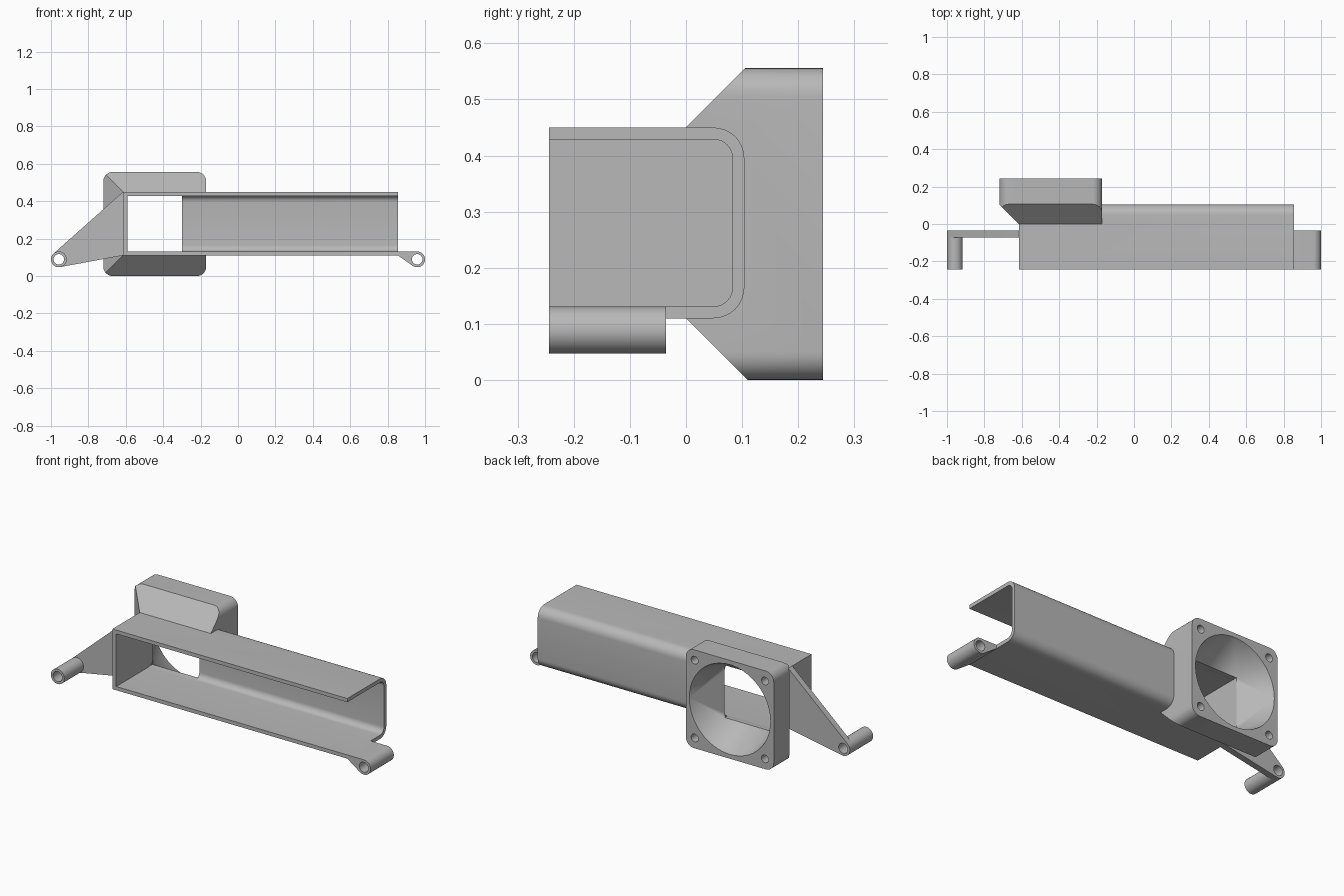
import bpy, bmesh
from math import sin, cos, pi, radians
from mathutils import Vector

cube = bpy.data.objects.get("Cube")
if cube:
    bpy.data.objects.remove(cube, do_unlink=True)

grey = bpy.data.materials.new("plastic_grey")
grey.use_nodes = True
COLOUR = (0.48, 0.48, 0.48, 1)
grey.diffuse_color = COLOUR
grey.node_tree.nodes["Principled BSDF"].inputs["Base Color"].default_value = COLOUR


def hull(name, points, cuts=()):
    """Solid convex body round the points, trimmed by (point, normal) planes."""
    points = [Vector(p) for p in points]
    for step in range(len(cuts) + 1):
        bm = bmesh.new()
        for p in points:
            bm.verts.new(p)
        out = bmesh.ops.convex_hull(bm, input=bm.verts[:])
        spare = {v for v in out["geom_interior"] + out["geom_unused"]
                 if isinstance(v, bmesh.types.BMVert)}
        bmesh.ops.delete(bm, geom=list(spare), context="VERTS")
        if step < len(cuts):
            co, no = cuts[step]
            bmesh.ops.bisect_plane(bm, geom=bm.verts[:] + bm.edges[:] + bm.faces[:],
                                   plane_co=co, plane_no=no, clear_outer=True)
            points = [v.co.copy() for v in bm.verts]
            bm.free()
    bmesh.ops.dissolve_limit(bm, angle_limit=radians(0.5), verts=bm.verts[:], edges=bm.edges[:])
    bmesh.ops.recalc_face_normals(bm, faces=bm.faces[:])
    mesh = bpy.data.meshes.new(name)
    bm.to_mesh(mesh)
    bm.free()
    mesh.materials.append(grey)
    obj = bpy.data.objects.new(name, mesh)
    bpy.context.collection.objects.link(obj)
    return obj


def boolean(target, tool, operation):
    mod = target.modifiers.new(operation, "BOOLEAN")
    mod.operation, mod.solver, mod.object = operation, "EXACT", tool
    bpy.context.view_layer.objects.active = target
    bpy.ops.object.modifier_apply(modifier=mod.name)
    bpy.data.objects.remove(tool, do_unlink=True)


def circle(u, v, r, n=48):
    return [(u + r * cos(2 * pi * i / n), v + r * sin(2 * pi * i / n)) for i in range(n)]


def rounded(u0, u1, v0, v1, r, n=8):
    """Rectangle with four rounded corners."""
    pts = []
    for k, (u, v) in enumerate([(u1 - r, v1 - r), (u0 + r, v1 - r), (u0 + r, v0 + r), (u1 - r, v0 + r)]):
        for i in range(n + 1):
            a = (k + i / n) * pi / 2
            pts.append((u + r * cos(a), v + r * sin(a)))
    return pts


def along_y(profile, *ys):
    return [(u, y, v) for y in ys for u, v in profile]


def channel(name, x0, x1, front, back, z0, z1, r):
    """Block running along x with its two rear edges rounded."""
    profile = [p for p in rounded(back - 2 * r, back, z0, z1, r) if p[0] >= back - r - 1e-5]
    profile += [(front, z0), (front, z1)]
    return hull(name, [(x, y, z) for x in (x0, x1) for y, z in profile])


FRONT, REAR = -0.244, 0.244
END, LOW, HIGH = -0.615, 0.11, 0.45
FAN_X, FAN_Z, LIP = -0.445, 0.278, 0.104

# Housing: open channel with a fan flange whose front is chamfered on three sides
housing = channel("duct_housing", END, 0.855, FRONT, LIP, LOW, HIGH, 0.055)
flange = hull("fan_flange", along_y(rounded(-0.72, -0.17, 0, 0.556, 0.05), -0.02, REAR),
              [((0, 0, HIGH), (0, -1, 1)), ((0, 0, LOW), (0, -1, -1)), ((END, 0, 0), (-1, -1, 0))])
boolean(housing, flange, "UNION")
boolean(housing, channel("cavity", END + 0.024, 1.2, -0.4, LIP - 0.021,
                         LOW + 0.021, HIGH - 0.021, 0.034), "DIFFERENCE")

# Air passage: square window blending into the round fan opening
window = [(x, z) for x in (END + 0.025, -0.3) for z in (LOW + 0.022, HIGH - 0.022)]
boolean(housing, hull("window", along_y(window, 0, LIP - 0.018)), "DIFFERENCE")
boolean(housing, hull("funnel", along_y(window, LIP - 0.022)
                      + along_y(circle(FAN_X, FAN_Z, 0.254, 64), REAR + 0.001)), "DIFFERENCE")

# Fan screw holes
for sx in (-1, 1):
    for sz in (-1, 1):
        ring = circle(FAN_X + sx * 0.22, FAN_Z + sz * 0.22, 0.022, 24)
        boolean(housing, hull("screw_hole", along_y(ring, 0.13, 0.3)), "DIFFERENCE")

# Screw bosses: the left one is webbed along its length, the right one has a thin bracket
BOSS_X, BOSS_Z, BOSS_R, BOSS_BACK = 0.958, 0.089, 0.042, -0.036
left_boss = hull("left_boss", along_y(circle(BOSS_X, BOSS_Z, BOSS_R)
                                      + [(0.855, LOW), (0.855, LOW + 0.021)], FRONT, BOSS_BACK))
right_boss = hull("right_boss", along_y(circle(-BOSS_X, BOSS_Z, BOSS_R), FRONT, BOSS_BACK))
bracket = hull("bracket", along_y(circle(-BOSS_X, BOSS_Z, BOSS_R)
                                  + [(END, LOW), (END, HIGH)], -0.071, BOSS_BACK))
boolean(right_boss, bracket, "UNION")
for boss, x in ((left_boss, BOSS_X), (right_boss, -BOSS_X)):
    boolean(boss, hull("bore", along_y(circle(x, BOSS_Z, 0.028, 32), -0.4, 0.2)), "DIFFERENCE")

# Smooth the curved faces, keep the edges crisp
for obj in (housing, left_boss, right_boss):
    bpy.ops.object.select_all(action="DESELECT")
    obj.select_set(True)
    bpy.context.view_layer.objects.active = obj
    bpy.ops.object.shade_smooth_by_angle(angle=radians(25))
